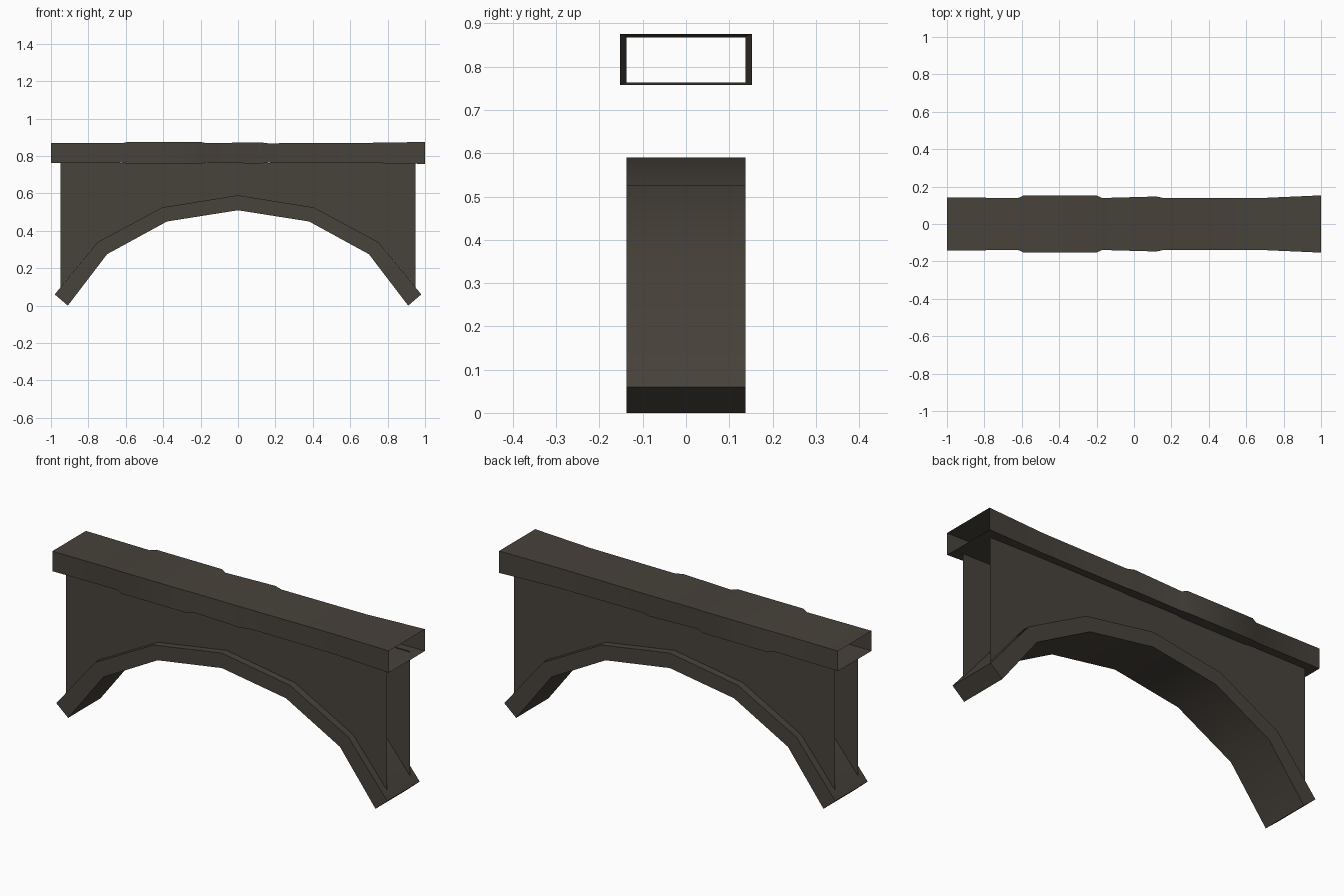
import bpy, bmesh, math

if "Cube" in bpy.data.objects:
    bpy.data.objects.remove(bpy.data.objects["Cube"])

# One weathered dark timber colour
wood = bpy.data.materials.new("dark_brown_wood")
wood.diffuse_color = (0.064, 0.054, 0.043, 1)
wood.use_nodes = True
wood.node_tree.nodes["Principled BSDF"].inputs["Base Color"].default_value = wood.diffuse_color


def make_object(name, verts, faces, smooth=False):
    mesh = bpy.data.meshes.new(name)
    mesh.from_pydata(verts, [], faces)
    mesh.materials.append(wood)
    obj = bpy.data.objects.new(name, mesh)
    bpy.context.collection.objects.link(obj)
    if smooth:
        bpy.ops.object.select_all(action='DESELECT')
        obj.select_set(True)
        bpy.context.view_layer.objects.active = obj
        bpy.ops.object.shade_smooth_by_angle(angle=math.radians(30))
    return obj


def mirrored(half):
    """Full left-to-right curve from a half curve starting at x = 0."""
    return [(-x, z) for x, z in reversed(half[1:])] + half


def loft(name, rings, caps):
    """Box-section beam through four-point rings."""
    verts = [v for ring in rings for v in ring]
    n = len(rings)
    faces = [(4*i + j, 4*i + 4 + j, 4*i + 4 + (j + 1) % 4, 4*i + (j + 1) % 4)
             for i in range(n - 1) for j in range(4)]
    if caps:
        faces += [(0, 1, 2, 3), tuple(4*n - 1 - k for k in range(4))]
    obj = make_object(name, verts, faces, True)
    bm = bmesh.new()
    bm.from_mesh(obj.data)
    bmesh.ops.recalc_face_normals(bm, faces=bm.faces)
    bm.to_mesh(obj.data)
    bm.free()
    return obj


# Curved brace: six straight segments, capped feet
outer = mirrored([(0, .59), (.405, .525), (.75, .34), (.98, .06)])
inner = mirrored([(0, .51), (.38, .45), (.70, .275), (.91, 0)])
W = .137
loft("arch_brace", [[(xi, -W, zi), (xi, W, zi), (xo, W, zo), (xo, -W, zo)]
                    for (xo, zo), (xi, zi) in zip(outer, inner)], True)

# Thin spandrel sheets between brace and beam, one on each side
edge = [(-.95, .097)] + outer[1:-1] + [(.95, .097)]
for name, y in (("front_panel", -.098), ("back_panel", .098)):
    n = len(edge)
    verts = [(x, y, z) for x, z in edge] + [(x, y, .763) for x, z in edge]
    faces = [(i, i + 1, n + i + 1, n + i) for i in range(n - 1)]
    if y > 0:
        faces = [f[::-1] for f in faces]
    make_object(name, verts, faces)

# Hollow, open-ended top beam with uneven worn sections: x, half width, bottom, top
sections = [(-1, .142, .763, .870), (-.62, .139, .764, .869), (-.59, .152, .758, .875),
            (-.20, .152, .758, .875), (-.17, .139, .764, .869), (.12, .147, .760, .873),
            (.16, .138, .764, .868), (.66, .138, .763, .870), (1, .153, .758, .875)]
loft("top_beam", [[(x, -w, b), (x, w, b), (x, w, t), (x, -w, t)]
                  for x, w, b, t in sections], False)
